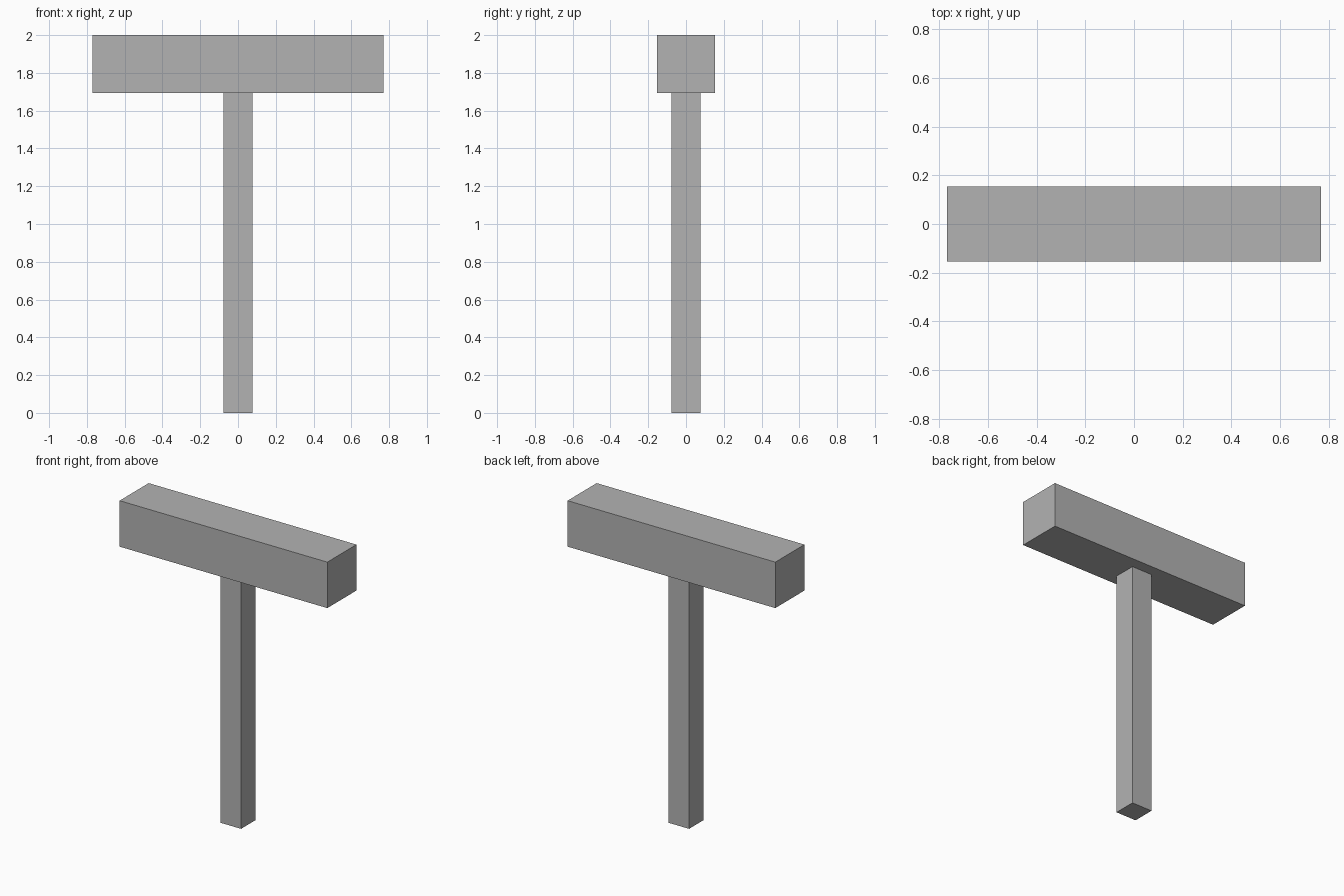
import bpy

if "Cube" in bpy.data.objects:
    bpy.data.objects.remove(bpy.data.objects["Cube"])

U = 2 / 13  # one unit: the handle's thickness

grey = bpy.data.materials.new("plain grey")
grey.diffuse_color = (0.45, 0.45, 0.45, 1)
grey.use_nodes = True
grey.node_tree.nodes["Principled BSDF"].inputs["Base Color"].default_value = grey.diffuse_color


def box(name, size, bottom):
    """Box centred on the z axis, standing on the height `bottom`."""
    bpy.ops.mesh.primitive_cube_add(size=1, location=(0, 0, bottom + size[2] / 2))
    ob = bpy.context.object
    ob.name = name
    ob.scale = size
    bpy.ops.object.transform_apply(location=False, rotation=False, scale=True)
    ob.data.materials.append(grey)
    return ob


# Square upright handle
box("handle", (U, U, 11 * U), 0)
# Long square head across the top
box("head", (10 * U, 2 * U, 2 * U), 11 * U)
